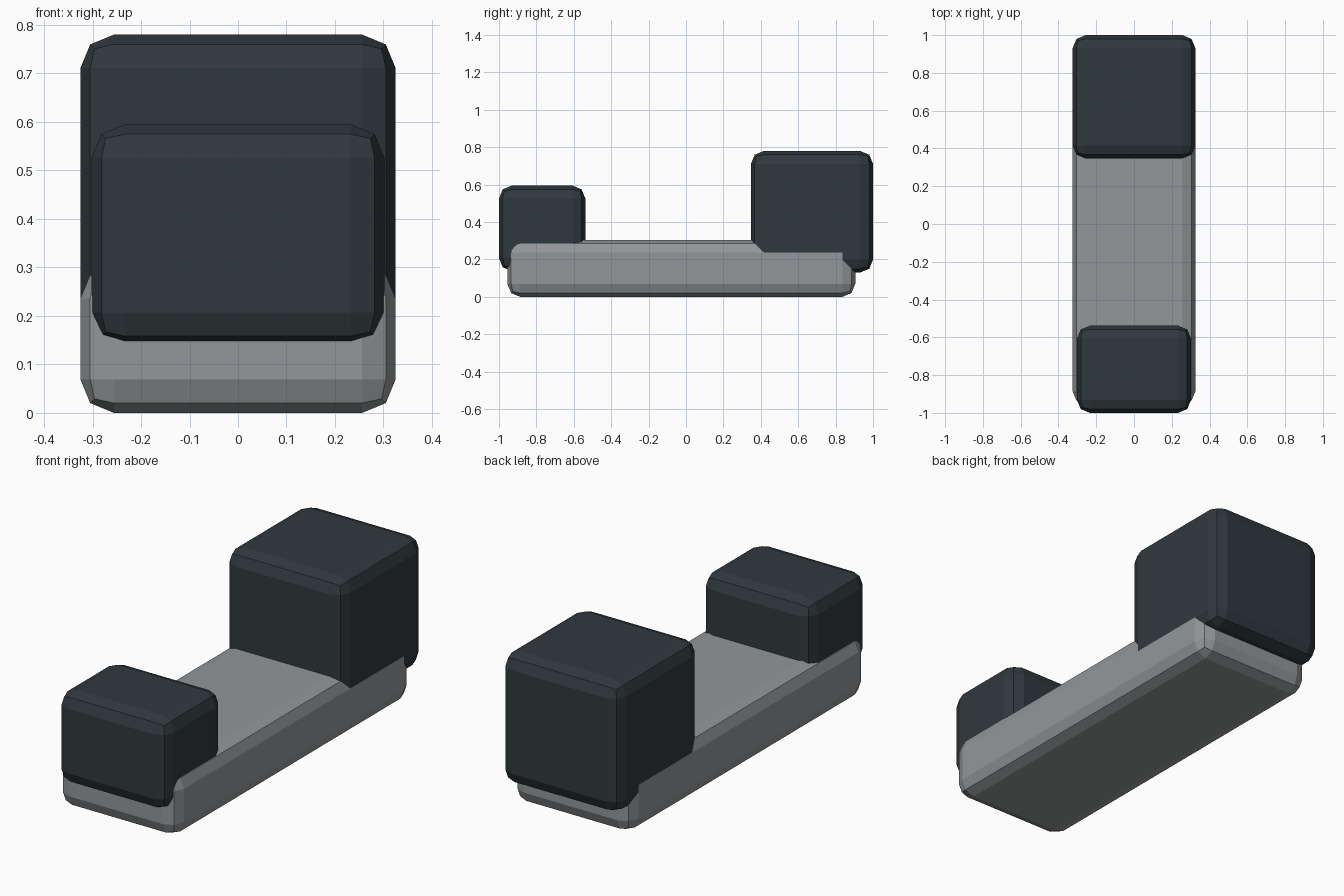
import bpy

if "Cube" in bpy.data.objects:
    bpy.data.objects.remove(bpy.data.objects["Cube"])

dark = bpy.data.materials.new("dark_slate")
dark.diffuse_color = (0.03, 0.04, 0.047, 1)
dark.use_nodes = True
dark.node_tree.nodes["Principled BSDF"].inputs["Base Color"].default_value = dark.diffuse_color
grey = bpy.data.materials.new("mid_grey")
grey.diffuse_color = (0.29, 0.31, 0.32, 1)
grey.use_nodes = True
grey.node_tree.nodes["Principled BSDF"].inputs["Base Color"].default_value = grey.diffuse_color


def rounded_box(name, half_width, y0, y1, z0, z1, material):
    """Box centred on x = 0 with two-segment rounded edges."""
    bpy.ops.mesh.primitive_cube_add(size=1, location=(0, (y0 + y1) / 2, (z0 + z1) / 2))
    box = bpy.context.object
    box.name = name
    box.scale = (2 * half_width, y1 - y0, z1 - z0)
    bpy.ops.object.transform_apply(location=False, rotation=False, scale=True)
    bevel = box.modifiers.new("rounding", 'BEVEL')
    bevel.width = 0.069
    bevel.segments = 2
    box.data.materials.append(material)
    return box


# Long low slab
rounded_box("base", 0.325, -0.955, 0.905, 0.0, 0.305, grey)
# Small block overhanging the front end
rounded_box("front_block", 0.302, -1.0, -0.538, 0.138, 0.595, dark)
# Large block overhanging the back end
rounded_box("back_block", 0.325, 0.347, 1.0, 0.13, 0.78, dark)
